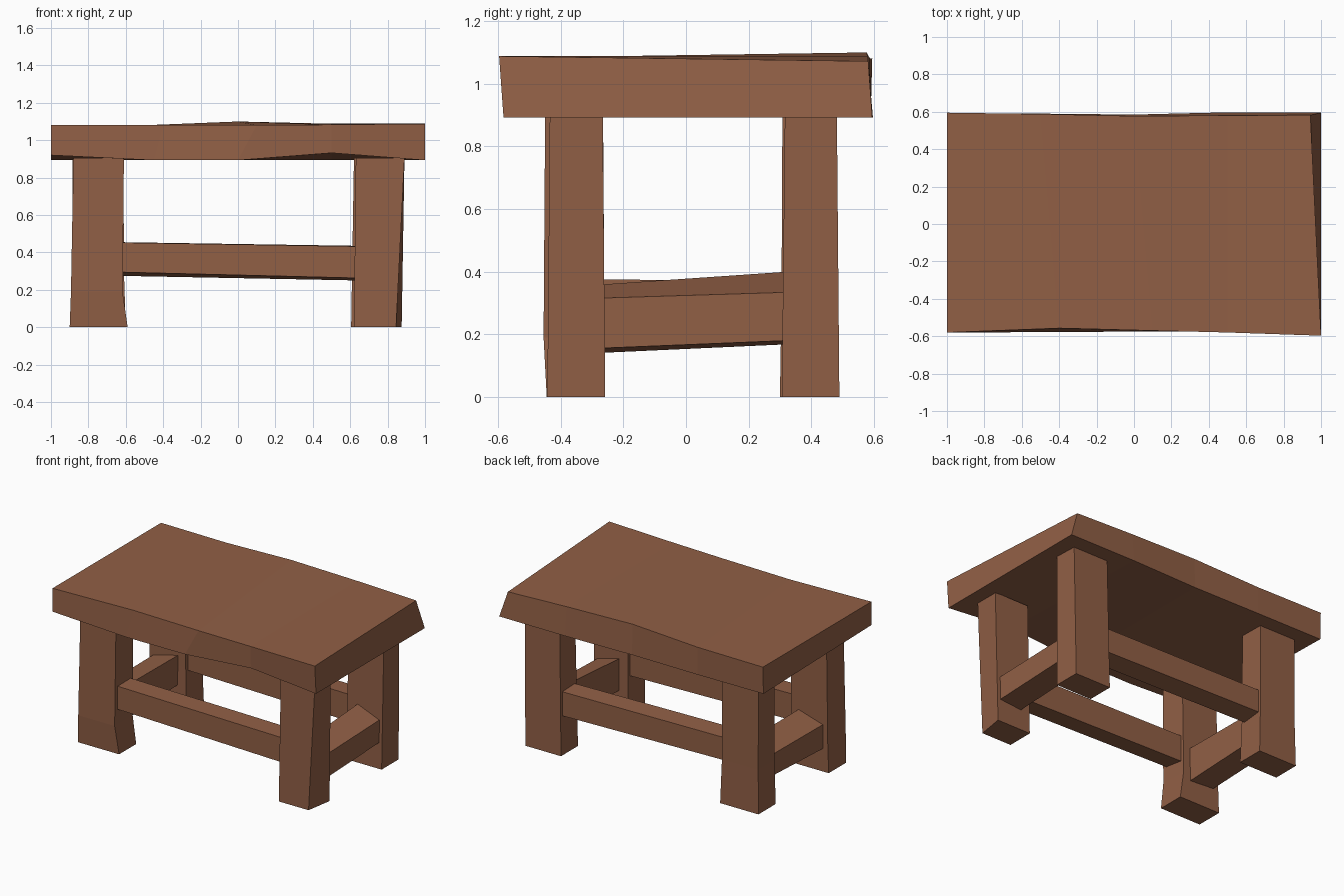
import bpy, bmesh

if "Cube" in bpy.data.objects:
    bpy.data.objects.remove(bpy.data.objects["Cube"])

wood = bpy.data.materials.new("brown wood")
wood.diffuse_color = (0.283, 0.115, 0.060, 1)
wood.use_nodes = True
wood.node_tree.nodes["Principled BSDF"].inputs["Base Color"].default_value = wood.diffuse_color


def loft(name, rings):
    """Closed solid through a row of four-point rings."""
    bm = bmesh.new()
    rows = [[bm.verts.new(p) for p in r] for r in rings]
    for a, b in zip(rows, rows[1:]):
        for i in range(4):
            j = (i + 1) % 4
            bm.faces.new((a[i], a[j], b[j], b[i]))
    bm.faces.new(rows[0])
    bm.faces.new(rows[-1])
    bmesh.ops.recalc_face_normals(bm, faces=bm.faces)
    me = bpy.data.meshes.new(name)
    bm.to_mesh(me)
    bm.free()
    me.materials.append(wood)
    ob = bpy.data.objects.new(name, me)
    bpy.context.collection.objects.link(ob)
    return ob


def leg(name, levels, cut=0.0):
    """levels: (z, x0, x1, y0, y1); cut pulls in the outer front foot corner."""
    rings = []
    for k, (z, x0, x1, y0, y1) in enumerate(levels):
        c = cut if k == 0 else 0.0
        rings.append([(x0, y0, z), (x1 - c, y0, z), (x1, y1, z), (x0, y1, z)])
    return loft(name, rings)


def rail_x(name, y0, y1, ends):
    """Long rail; ends: (x, front bottom, back bottom, front top, back top)."""
    return loft(name, [[(x, y0, a), (x, y1, b), (x, y1, d), (x, y0, c)]
                       for x, a, b, c, d in ends])


def rail_y(name, xo, xi, ends):
    """Short rail; ends: (y, outer bottom, inner bottom, outer top, inner top)."""
    return loft(name, [[(xo, y, a), (xi, y, b), (xi, y, d), (xo, y, c)]
                       for y, a, b, c, d in ends])


# Hand-cut slab: front bottom, back bottom, back top, front top at each station
loft("table_top", [
    [(-1.0, -.58, .92), (-1.0, .59, .895), (-1.0, .595, 1.08), (-1.0, -.58, 1.08)],
    [(-.45, -.578, .893), (-.5, .59, .893), (-.5, .588, 1.08), (-.4, -.557, 1.08)],
    [(0, -.575, .893), (0, .585, .893), (0, .577, 1.10), (.1, -.57, 1.08)],
    [(.5, -.575, .932), (.5, .597, .893), (.5, .58, 1.088), (.5, -.58, 1.083)],
    [(1.0, -.583, .893), (1.0, .595, .893), (.943, .582, 1.072), (1.0, -.597, 1.088)],
])

# Legs
leg("front_left_leg", [(0, -.90, -.59, -.445, -.26), (.19, -.893, -.617, -.455, -.26),
                       (.905, -.88, -.61, -.45, -.265)])
leg("front_right_leg", [(0, .62, .875, -.443, -.258), (.905, .63, .89, -.435, -.266)], .03)
leg("back_left_leg", [(0, -.89, -.60, .30, .487), (.3, -.885, -.61, .305, .482),
                      (.905, -.885, -.612, .308, .48)])
leg("back_right_leg", [(0, .605, .875, .306, .49), (.905, .62, .885, .316, .482)])

# Long rails
rail_x("front_rail", -.425, -.285, [(-.64, .295, .275, .453, .455), (.65, .263, .25, .432, .435)])
rail_x("back_rail", .33, .465, [(-.64, .275, .29, .455, .445), (.65, .25, .265, .435, .43)])

# Short rails, tops slanting outward
rail_y("right_rail", .855, .69, [(-.28, .155, .14, .315, .358), (.33, .18, .168, .334, .40)])
rail_y("left_rail", -.855, -.67, [(-.28, .155, .143, .32, .375), (.33, .18, .17, .325, .37)])
